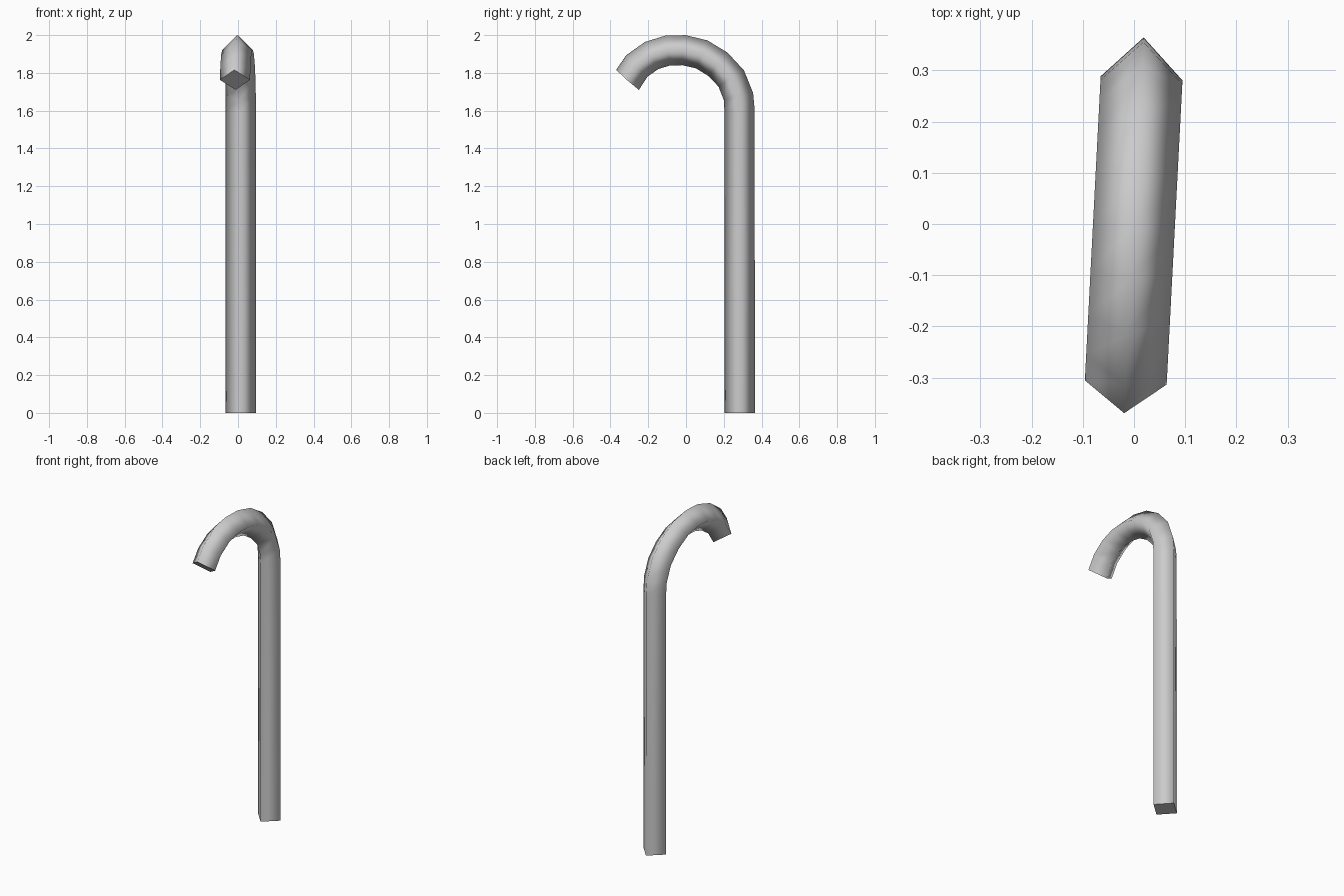
import bpy, bmesh, math
from mathutils import Vector, Matrix

if "Cube" in bpy.data.objects:
    bpy.data.objects.remove(bpy.data.objects["Cube"])

R = 0.08            # half-diagonal of the square section
TURN = -0.052       # slight turn of the whole cane about z

# Centre line of shaft and hook in the (y, z) plane
path = [(0.285, 0), (0.284, 1.6), (0.278, 1.675), (0.24, 1.77), (0.17, 1.845),
        (0.083, 1.898), (-0.01, 1.92), (-0.095, 1.919), (-0.182, 1.892),
        (-0.26, 1.837), (-0.31, 1.763)]
pts = [Vector((0, y, z)) for y, z in path]


def tangent(i):
    if i == 0:
        return Vector((0, 0, 1))
    if i == len(pts) - 1:
        return Vector((0, -0.66, -0.75)).normalized()
    a = (pts[i] - pts[i - 1]).normalized()
    b = (pts[i + 1] - pts[i]).normalized()
    return (a + b).normalized()


# Sweep the diamond section along the centre line
bm = bmesh.new()
side = Vector((1, 0, 0))
rings = []
for i, p in enumerate(pts):
    out = tangent(i).cross(side)
    rings.append([bm.verts.new(p + d * R) for d in (side, out, -side, -out)])
for a, b in zip(rings, rings[1:]):
    for k in range(4):
        j = (k + 1) % 4
        bm.faces.new((a[k], a[j], b[j], b[k])).smooth = True

# Flat end caps with sharp rims
for ring in (rings[0], rings[-1]):
    cap = bm.faces.new(ring)
    cap.smooth = False
    for e in cap.edges:
        e.smooth = False
bmesh.ops.recalc_face_normals(bm, faces=bm.faces)
bmesh.ops.rotate(bm, verts=bm.verts, cent=(0, 0, 0),
                 matrix=Matrix.Rotation(TURN, 3, 'Z'))

mesh = bpy.data.meshes.new("hooked_cane")
bm.to_mesh(mesh)
bm.free()
bpy.context.collection.objects.link(bpy.data.objects.new("hooked_cane", mesh))
